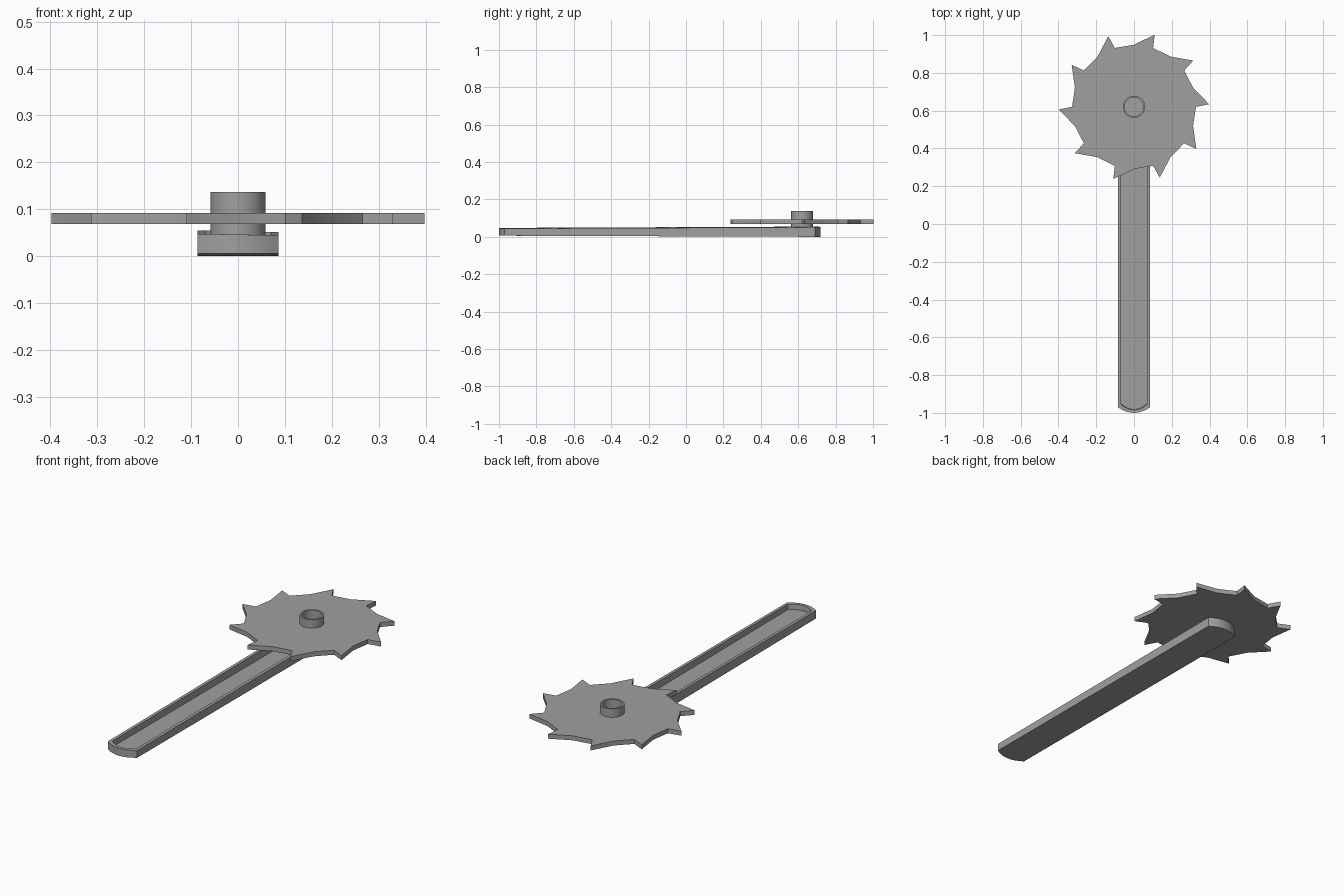
import bpy, bmesh, math

cube = bpy.data.objects.get("Cube")
if cube:
    bpy.data.objects.remove(cube, do_unlink=True)

grey = bpy.data.materials.new("plain grey")
grey.use_nodes = True
colour = (0.35, 0.35, 0.35, 1)
grey.diffuse_color = colour
grey.node_tree.nodes["Principled BSDF"].inputs["Base Color"].default_value = colour

CENTRE_Y = 0.62


def finish(name, bm):
    bmesh.ops.recalc_face_normals(bm, faces=bm.faces)
    mesh = bpy.data.meshes.new(name)
    bm.to_mesh(mesh)
    bm.free()
    mesh.materials.append(grey)
    obj = bpy.data.objects.new(name, mesh)
    bpy.context.collection.objects.link(obj)
    bpy.ops.object.select_all(action='DESELECT')
    obj.select_set(True)
    bpy.context.view_layer.objects.active = obj
    bpy.ops.object.shade_smooth_by_angle(angle=math.radians(30))
    return obj


def ring(bm, points):
    return [bm.verts.new(p) for p in points]


def bridge(bm, a, b):
    n = len(a)
    for i in range(n):
        j = (i + 1) % n
        bm.faces.new((a[i], a[j], b[j], b[i]))


def circle(radius, z, n=48):
    return [(radius * math.cos(math.tau * i / n),
             CENTRE_Y + radius * math.sin(math.tau * i / n), z) for i in range(n)]


# Handle: a shallow trough with gently bowed ends
def handle_outline(wall, height):
    half = 0.086 - wall
    pts = []
    for end, sign in ((-1.0 + wall, -1), (0.72 - wall, 1)):
        for i in range(9):
            t = -1 + i / 4
            x = -sign * t * half
            pts.append((x, end - sign * 0.03 * t * t, height(x, end)))
    return pts


def along(y):
    return (y + 1) / 1.72


def bottom(x, y):
    return 0.006 * (1 - along(y))


def rim(x, y):
    return 0.046 + 0.007 * along(y) - 0.02 * x


def floor(x, y):
    return bottom(x, y) + 0.012


bm = bmesh.new()
rings = [ring(bm, handle_outline(w, h))
         for w, h in ((0, bottom), (0, rim), (0.016, rim), (0.018, floor))]
for a, b in zip(rings, rings[1:]):
    bridge(bm, a, b)
bm.faces.new(rings[0])
bm.faces.new(rings[-1])
finish("handle", bm)

# Toothed wheel: ten hooked teeth, each a valley, a tip and a bend in the back
TEETH = 10
outline = []
for k in range(TEETH):
    for degrees, radius in ((0, 0.328), (2, 0.398), (18, 0.329)):
        a = math.radians(degrees) + math.tau * k / TEETH
        outline.append((radius * math.cos(a), CENTRE_Y + radius * math.sin(a)))
bm = bmesh.new()
low = ring(bm, [(x, y, 0.068) for x, y in outline])
high = ring(bm, [(x, y, 0.092) for x, y in outline])
bridge(bm, low, high)

# Wheel faces surround the open bore
for outer, z in ((low, 0.068), (high, 0.092)):
    inner = ring(bm, circle(0.055, z, 3 * TEETH))
    bridge(bm, outer, inner)
finish("toothed_wheel", bm)

# Hub: hollow tube standing on the handle floor
bm = bmesh.new()
tube = [ring(bm, circle(r, z))
        for r, z in ((0.059, 0.012), (0.059, 0.137), (0.05, 0.137), (0.05, 0.012))]
for a, b in zip(tube, tube[1:] + tube[:1]):
    bridge(bm, a, b)
finish("hub", bm)
